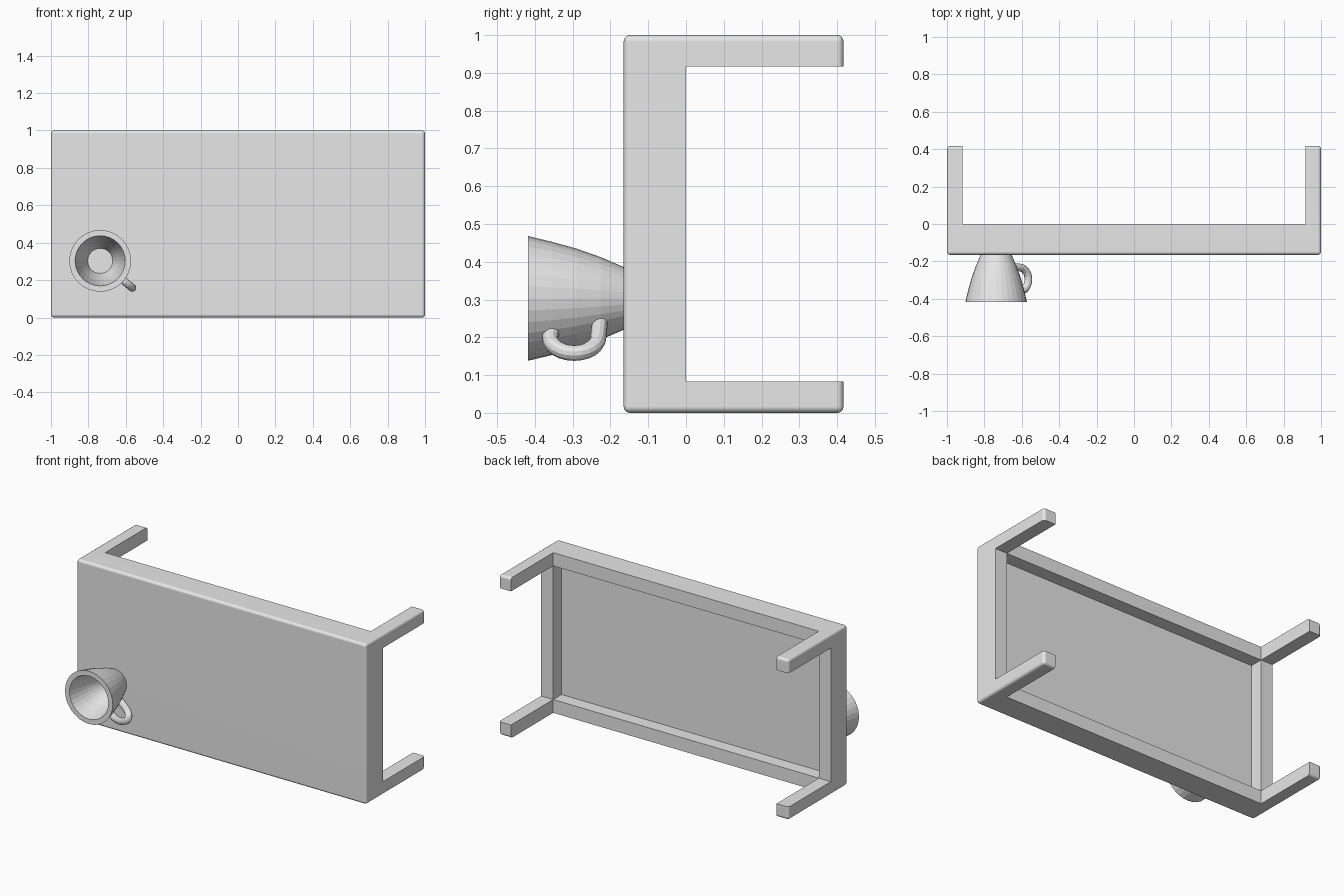
import bpy, bmesh
from math import pi, cos, sin, radians
from mathutils import Vector, Matrix

if "Cube" in bpy.data.objects:
    bpy.data.objects.remove(bpy.data.objects["Cube"], do_unlink=True)

grey = bpy.data.materials.new("light grey")
grey.use_nodes = True
grey.diffuse_color = (0.8, 0.8, 0.8, 1)
grey.node_tree.nodes["Principled BSDF"].inputs["Base Color"].default_value = (0.8, 0.8, 0.8, 1)


def add_object(name, data):
    obj = bpy.data.objects.new(name, data)
    bpy.context.collection.objects.link(obj)
    data.materials.append(grey)
    return obj


def box(name, low, high):
    low, high = Vector(low), Vector(high)
    bm = bmesh.new()
    place = Matrix.Translation((low + high) / 2) @ Matrix.Diagonal((*(high - low), 1))
    bmesh.ops.create_cube(bm, size=1, matrix=place)
    mesh = bpy.data.meshes.new(name)
    bm.to_mesh(mesh)
    bm.free()
    return add_object(name, mesh)


def make_active(obj):
    bpy.ops.object.select_all(action="DESELECT")
    obj.select_set(True)
    bpy.context.view_layer.objects.active = obj


# Table lying on its side: a rounded block with the leg gaps and underside carved out
FRONT, BACK, T = -0.165, 0.417, 0.083
table = box("table", (-1, FRONT, 0), (1, BACK, 1))
bevel = table.modifiers.new("rounded edges", "BEVEL")
bevel.width = 0.017
bevel.segments = 4

cutters = [
    box("side_gap_cutter", (-2, 0, T), (2, 1, 1 - T)),
    box("long_gap_cutter", (T - 1, 0, -1), (1 - T, 1, 2)),
    box("underside_cutter", (T - 1, FRONT + T, T), (1 - T, 0.5, 1 - T)),
]
for cutter in cutters:
    cutter.hide_render = True
    cut = table.modifiers.new(cutter.name, "BOOLEAN")
    cut.operation = "DIFFERENCE"
    cut.solver = "EXACT"
    cut.object = cutter
make_active(table)
bpy.ops.object.convert(target="MESH")
for cutter in cutters:
    bpy.data.objects.remove(cutter, do_unlink=True)
bpy.ops.object.shade_smooth_by_angle(angle=radians(30))
weighted = table.modifiers.new("flat panels", "WEIGHTED_NORMAL")
weighted.keep_sharp = True

# Mug body: a (y, radius) profile turned round an axis pointing out of the table top
MUG_X, MUG_Z = -0.737, 0.303
outer = [(FRONT, 0.083), (-0.225, 0.109), (-0.29, 0.132), (-0.355, 0.150), (-0.418, 0.165)]
inner = [(-0.418, 0.134), (-0.355, 0.120), (-0.29, 0.103), (-0.19, 0.067)]
profile = [(FRONT, 0)] + outer + inner + [(-0.19, 0)]
bm = bmesh.new()
verts = [bm.verts.new((MUG_X + r, y, MUG_Z)) for y, r in profile]
edges = [bm.edges.new(pair) for pair in zip(verts, verts[1:])]
bmesh.ops.spin(bm, geom=verts + edges, cent=(MUG_X, 0, MUG_Z), axis=(0, 1, 0),
               angle=2 * pi, steps=32)
bmesh.ops.remove_doubles(bm, verts=bm.verts, dist=0.0005)
bmesh.ops.recalc_face_normals(bm, faces=bm.faces)
mesh = bpy.data.meshes.new("mug_body")
bm.to_mesh(mesh)
bm.free()
add_object("mug_body", mesh)

# Mug handle: a round tube along a loop of (y, distance from mug axis) points
STEPS, SLANT = 12, radians(-40)
arc = [(-0.296 - 0.064 * cos(pi * i / STEPS), 0.161 + 0.064 * sin(pi * i / STEPS))
       for i in range(STEPS + 1)]
path = [(-0.355, 0.135)] + arc + [(-0.228, 0.095)]
curve = bpy.data.curves.new("mug_handle", "CURVE")
curve.dimensions = "3D"
curve.bevel_depth = 0.021
curve.bevel_resolution = 4
curve.use_fill_caps = True
spline = curve.splines.new("POLY")
spline.points.add(len(path) - 1)
for point, (y, d) in zip(spline.points, path):
    point.co = (MUG_X + d * cos(SLANT), y, MUG_Z + d * sin(SLANT), 1)
handle = add_object("mug_handle", curve)
make_active(handle)
bpy.ops.object.convert(target="MESH")
bpy.ops.object.shade_flat()
